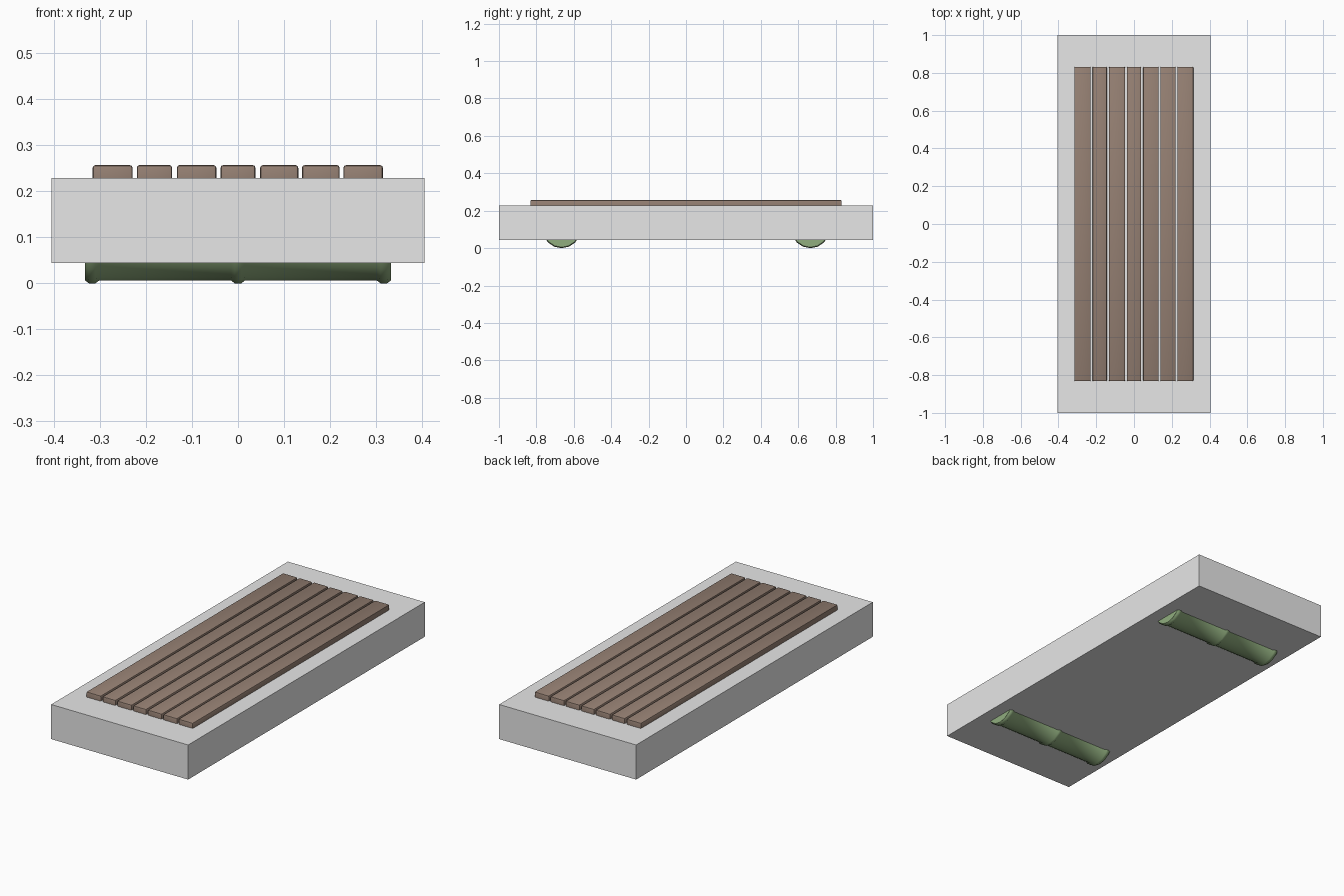
import bpy, bmesh, math

if "Cube" in bpy.data.objects:
    bpy.data.objects.remove(bpy.data.objects["Cube"])


def material(name, rgb):
    m = bpy.data.materials.new(name)
    m.diffuse_color = (*rgb, 1)
    m.use_nodes = True
    m.node_tree.nodes["Principled BSDF"].inputs["Base Color"].default_value = m.diffuse_color
    return m


GREY = material("grey slab", (0.8, 0.8, 0.8))
WOOD = material("brown wood", (0.30, 0.215, 0.17))
BAMBOO = material("green bamboo", (0.28, 0.42, 0.21))


def finish(bm, name, mat):
    bmesh.ops.recalc_face_normals(bm, faces=bm.faces)
    me = bpy.data.meshes.new(name)
    bm.to_mesh(me)
    bm.free()
    ob = bpy.data.objects.new(name, me)
    me.materials.append(mat)
    bpy.context.collection.objects.link(ob)
    return ob


def box(name, x0, x1, y0, y1, z0, z1, mat, bevel=0):
    bm = bmesh.new()
    bmesh.ops.create_cube(bm, size=1)
    for v in bm.verts:
        v.co = ((x0 + x1) / 2 + v.co.x * (x1 - x0),
                (y0 + y1) / 2 + v.co.y * (y1 - y0),
                (z0 + z1) / 2 + v.co.z * (z1 - z0))
    if bevel:
        bmesh.ops.bevel(bm, geom=bm.edges[:], offset=bevel, segments=2,
                        profile=0.5, affect='EDGES')
    return finish(bm, name, mat)


def pole(name, y, z, profile, sides, mat):
    """Closed tube along x, turned from (x, radius) pairs."""
    bm = bmesh.new()
    rings = []
    for x, r in profile:
        rings.append([bm.verts.new((x, y + r * math.sin(2 * math.pi * i / sides),
                                    z - r * math.cos(2 * math.pi * i / sides)))
                      for i in range(sides)])
    for a, b in zip(rings, rings[1:]):
        for i in range(sides):
            j = (i + 1) % sides
            bm.faces.new((a[i], a[j], b[j], b[i]))
    bm.faces.new(rings[0])
    bm.faces.new(rings[-1])
    return finish(bm, name, mat)


# Main slab
box("slab", -0.405, 0.405, -1, 1, 0.044, 0.229, GREY)

# Seven top planks of slightly uneven width
planks = [(-0.316, -0.229), (-0.220, -0.143), (-0.133, -0.047), (-0.038, 0.038),
          (0.048, 0.131), (0.139, 0.221), (0.229, 0.315)]
smooth = []
for n, (a, b) in enumerate(planks):
    smooth.append(box(f"plank_{n + 1}", a, b, -0.832, 0.832, 0.198, 0.257, WOOD, 0.006))

# Two bamboo cross poles with raised knots at the ends and middle
R, K = 0.096, 0.103
profile = [(-0.333, R + 0.002)]
for c in (-0.317, 0, 0.317):
    profile += [(c - 0.015, R + 0.001), (c - 0.007, K), (c + 0.007, K), (c + 0.015, R + 0.001)]
profile.append((0.333, R + 0.002))
for side, y in (("front", -0.665), ("back", 0.665)):
    smooth.append(pole(f"{side}_bamboo_pole", y, K, profile, 16, BAMBOO))

# Smooth shading on rounded parts
for ob in bpy.context.collection.objects:
    ob.select_set(ob in smooth)
bpy.context.view_layer.objects.active = smooth[0]
bpy.ops.object.shade_smooth_by_angle(angle=math.radians(40))
